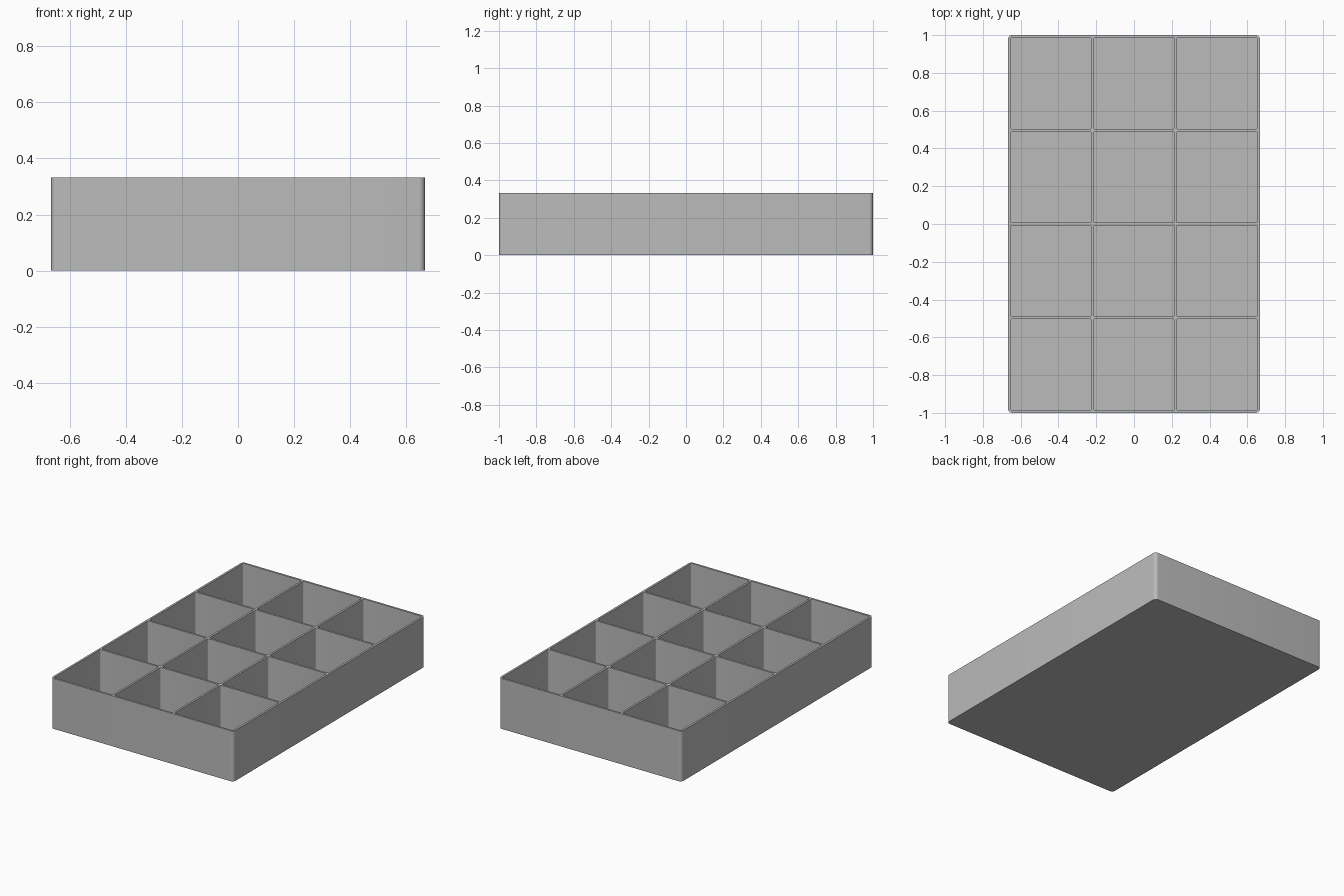
import bpy, bmesh

if "Cube" in bpy.data.objects:
    bpy.data.objects.remove(bpy.data.objects["Cube"])

W, D, H = 1.333, 2.0, 0.333      # outer size
T = 0.0133                       # wall and floor thickness
COLS, ROWS = 3, 4

grey = bpy.data.materials.new("plain grey")
grey.diffuse_color = (0.5, 0.5, 0.5, 1)
grey.use_nodes = True
grey.node_tree.nodes["Principled BSDF"].inputs["Base Color"].default_value = grey.diffuse_color


def add_rounded_box(bm, cx, cy, w, d, z0, z1, radius, segments):
    """Box with rounded vertical edges."""
    verts = [bm.verts.new((cx + sx * w / 2, cy + sy * d / 2, z))
             for z in (z0, z1) for sx, sy in ((-1, -1), (1, -1), (1, 1), (-1, 1))]
    bm.faces.new(verts[3::-1])
    bm.faces.new(verts[4:])
    for i in range(4):
        j = (i + 1) % 4
        bm.faces.new((verts[i], verts[j], verts[j + 4], verts[i + 4]))
    uprights = [bm.edges.get((verts[i], verts[i + 4])) for i in range(4)]
    bmesh.ops.bevel(bm, geom=uprights, offset=radius, segments=segments,
                    profile=0.5, affect='EDGES')


def make_object(name, bm):
    mesh = bpy.data.meshes.new(name)
    bm.to_mesh(mesh)
    bm.free()
    mesh.materials.append(grey)
    obj = bpy.data.objects.new(name, mesh)
    bpy.context.collection.objects.link(obj)
    return obj


# Solid tray block
bm = bmesh.new()
add_rounded_box(bm, 0, 0, W, D, 0, H, 0.022, 8)
tray = make_object("divided_tray", bm)

# Compartment cutters, one per cell
bm = bmesh.new()
px, py = (W - T) / COLS, (D - T) / ROWS
for i in range(COLS):
    for j in range(ROWS):
        add_rounded_box(bm, (i - (COLS - 1) / 2) * px, (j - (ROWS - 1) / 2) * py,
                        px - T, py - T, T, H + 0.1, 0.008, 4)
cutter = make_object("compartment_cutter", bm)
cutter.hide_render = True
cutter.hide_set(True)

# Hollow out the compartments
cut = tray.modifiers.new("compartments", 'BOOLEAN')
cut.operation = 'DIFFERENCE'
cut.solver = 'EXACT'
cut.object = cutter

# Smooth the rounded corners only
bpy.context.view_layer.objects.active = tray
tray.select_set(True)
bpy.ops.object.modifier_apply(modifier=cut.name)
bpy.ops.object.shade_smooth_by_angle(angle=0.6)
